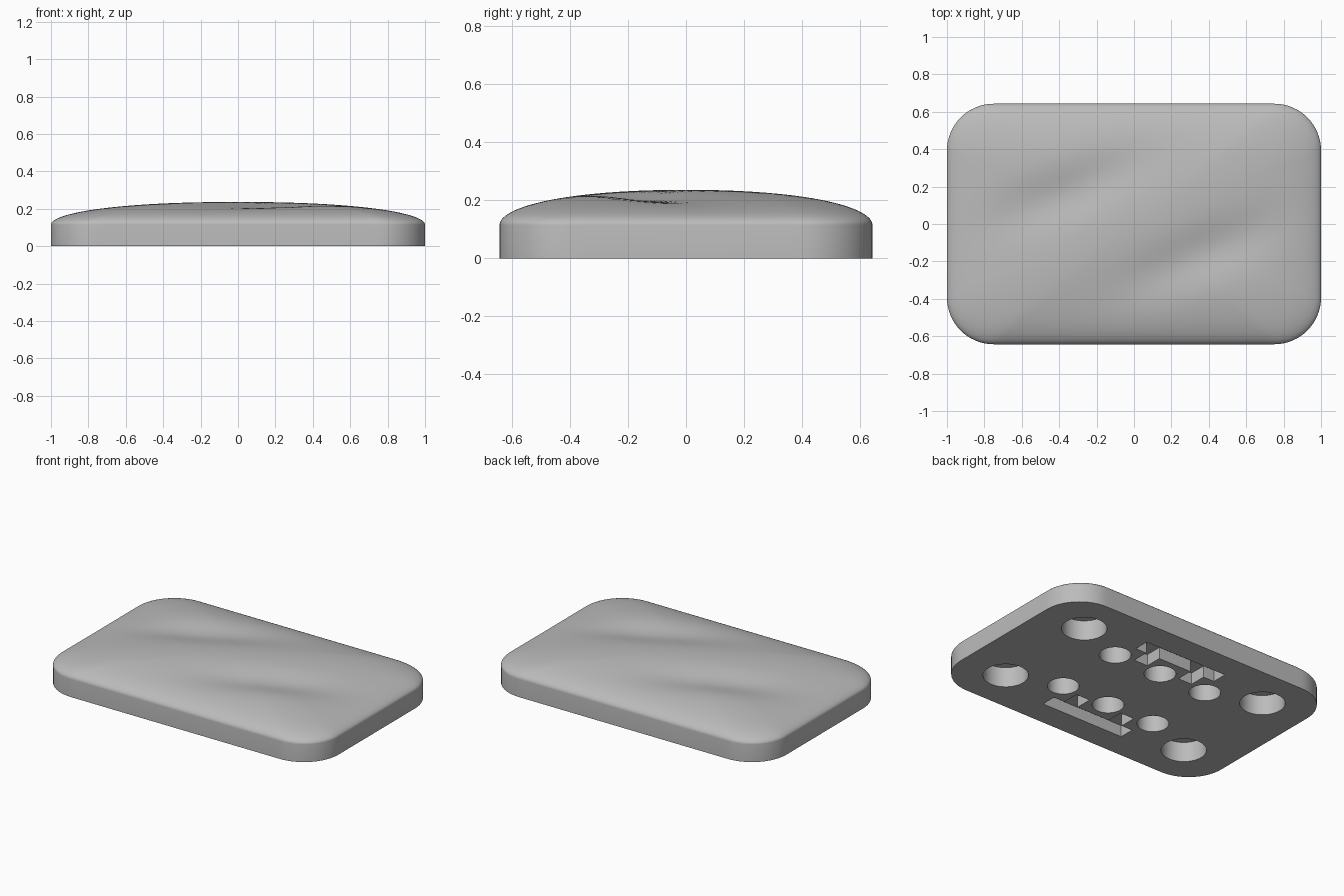
import bpy, bmesh, math
from mathutils import Vector

if "Cube" in bpy.data.objects:
    bpy.data.objects.remove(bpy.data.objects["Cube"])

HALF_X, HALF_Y, CORNER = 1.0, 0.643, 0.25
WALL, DOME = 0.115, 0.122          # straight side height, dome rise above it
HOLE_DEPTH, SLOT_DEPTH = 0.13, 0.075

grey = bpy.data.materials.new("plain_grey")
grey.diffuse_color = (0.5, 0.5, 0.5, 1)
grey.use_nodes = True
grey.node_tree.nodes["Principled BSDF"].inputs["Base Color"].default_value = grey.diffuse_color


def outline():
    """Rounded rectangle, counter-clockwise, with evenly split edges."""
    pts = []
    for k, (sx, sy) in enumerate([(1, 1), (-1, 1), (-1, -1), (1, -1)]):
        cx, cy = sx * (HALF_X - CORNER), sy * (HALF_Y - CORNER)
        for i in range(17):
            a = math.radians(90 * k + 90 * i / 16)
            pts.append(Vector((cx + CORNER * math.cos(a), cy + CORNER * math.sin(a))))
    result = []
    for p, q in zip(pts, pts[1:] + pts[:1]):
        n = max(1, round((q - p).length / 0.04))
        result += [p.lerp(q, i / n) for i in range(n)]
    return result


def dent(x, y):
    """Two slanted finger hollows, turned half a circle from each other."""
    ca, sa = math.cos(math.radians(23)), math.sin(math.radians(23))
    total = 0
    for s in (1, -1):
        dx, dy = x - s * 0.34, y + s * 0.17
        u, v = dx * ca + dy * sa, dy * ca - dx * sa
        total += 0.034 * math.exp(-(u / 0.42) ** 2 - (v / 0.14) ** 2)
    return total


def top_height(x, y, s):
    rise = math.sqrt(max(0, 1 - s ** 2.2))
    return WALL + DOME * rise - dent(x, y) * min(1, rise * 1.3)


def new_object(name, bm):
    bmesh.ops.recalc_face_normals(bm, faces=bm.faces)
    mesh = bpy.data.meshes.new(name)
    bm.to_mesh(mesh)
    bm.free()
    mesh.materials.append(grey)
    obj = bpy.data.objects.new(name, mesh)
    bpy.context.collection.objects.link(obj)
    return obj


# Domed body: bottom, straight wall, then rings shrinking to the centre
bm = bmesh.new()
rim = outline()
RINGS = 36
rings = [[bm.verts.new((p.x, p.y, 0)) for p in rim]]
for i in range(RINGS):
    s = math.cos(0.5 * math.pi * i / RINGS)
    rings.append([bm.verts.new((p.x * s, p.y * s, top_height(p.x * s, p.y * s, s)))
                  for p in rim])
for low, high in zip(rings, rings[1:]):
    for i in range(len(rim)):
        j = (i + 1) % len(rim)
        bm.faces.new((low[i], low[j], high[j], high[i]))
centre = bm.verts.new((0, 0, top_height(0, 0, 0)))
for i in range(len(rim)):
    bm.faces.new((rings[-1][i], rings[-1][(i + 1) % len(rim)], centre))
bm.faces.new(rings[0][::-1])
body = new_object("domed_body", bm)

# Underside pockets: all cut from one set of prisms
bm = bmesh.new()


def prism(points, depth):
    low = [bm.verts.new((x, y, -0.05)) for x, y in points]
    high = [bm.verts.new((x, y, depth)) for x, y in points]
    bm.faces.new(low)
    bm.faces.new(high)
    for i in range(len(points)):
        j = (i + 1) % len(points)
        bm.faces.new((low[i], low[j], high[j], high[i]))


def round_hole(cx, cy, r):
    prism([(cx + r * math.cos(2 * math.pi * i / 48), cy + r * math.sin(2 * math.pi * i / 48))
           for i in range(48)], HOLE_DEPTH)


for sy in (1, -1):
    for x in (-0.685, 0.685):
        round_hole(x, sy * 0.36, 0.134)
    for x in (-0.345, 0, 0.345):
        round_hole(x, sy * 0.238, 0.094)
    # Long slot with two notches pointing inwards
    right = [(0.12, 0.375), (0.12, 0.265), (0.22, 0.265), (0.22, 0.375), (0.3, 0.375), (0.3, 0.475)]
    slot = right + [(-x, y) for x, y in reversed(right)]
    prism([(x, sy * y) for x, y in slot], SLOT_DEPTH)
cutter = new_object("pocket_cutter", bm)
cutter.hide_render = True

cut = body.modifiers.new("pockets", 'BOOLEAN')
cut.operation, cut.solver, cut.object = 'DIFFERENCE', 'EXACT', cutter
bpy.context.view_layer.objects.active = body
body.select_set(True)
bpy.ops.object.modifier_apply(modifier=cut.name)
bpy.data.objects.remove(cutter)
bpy.ops.object.shade_smooth_by_angle(angle=math.radians(35))
